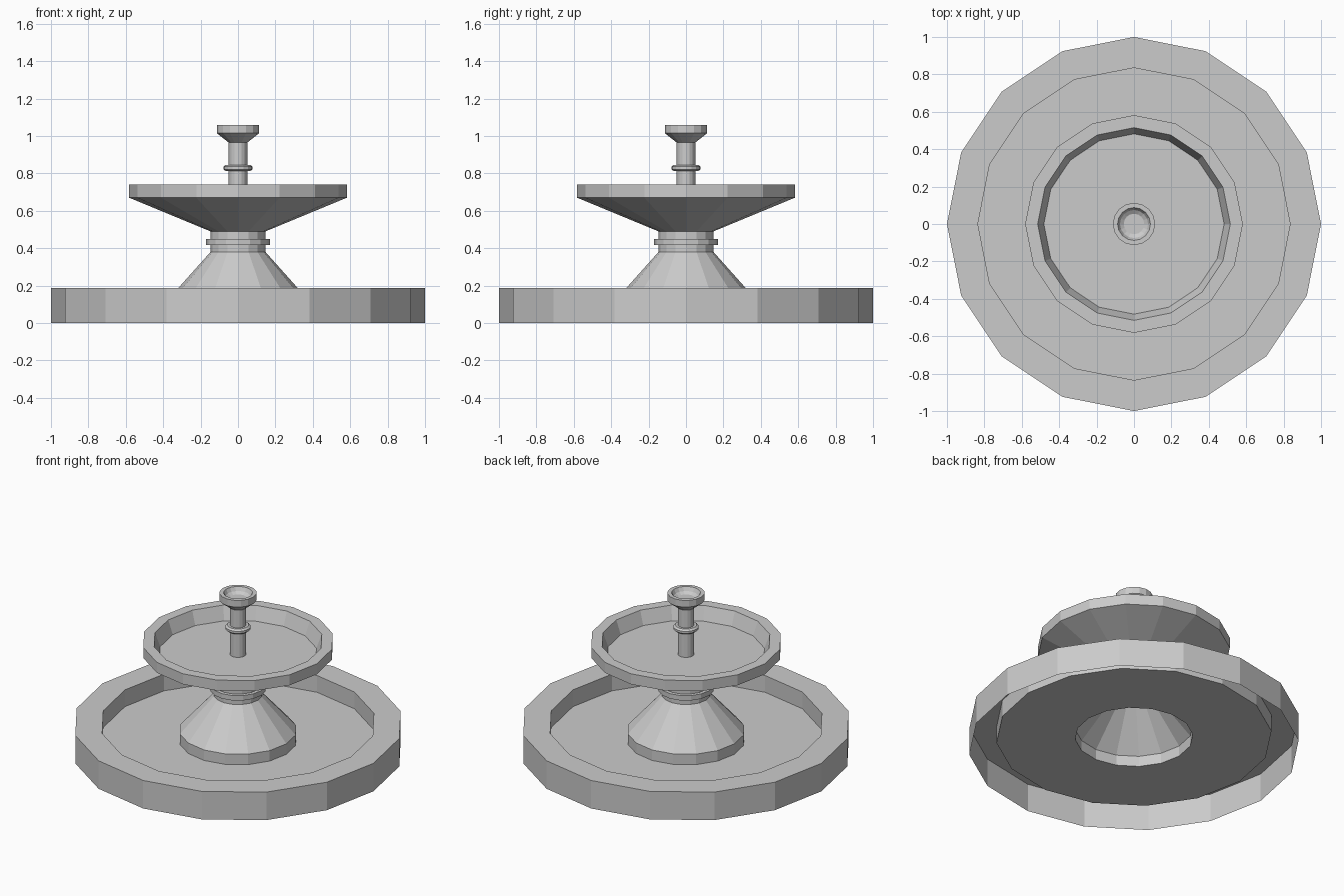
import bpy, bmesh
from math import cos, sin, pi

if "Cube" in bpy.data.objects:
    bpy.data.objects.remove(bpy.data.objects["Cube"])

SIDES = 16


def lathe(name, profile, cap_end=False):
    """Revolve (radius, z) points around z as a flat-faced shell."""
    bm = bmesh.new()
    rings = []
    for r, z in profile:
        rings.append([bm.verts.new((r * cos(2 * pi * i / SIDES),
                                    r * sin(2 * pi * i / SIDES), z))
                      for i in range(SIDES)])
    for a, b in zip(rings, rings[1:]):
        for i in range(SIDES):
            j = (i + 1) % SIDES
            bm.faces.new((a[i], a[j], b[j], b[i]))
    if cap_end:
        bm.faces.new(rings[-1])
    mesh = bpy.data.meshes.new(name)
    bm.to_mesh(mesh)
    bm.free()
    obj = bpy.data.objects.new(name, mesh)
    bpy.context.collection.objects.link(obj)
    return obj


# Ground basin: outer wall, rim, inner wall and floor (open underneath)
lathe("lower_basin", [(1, 0), (1, .187), (.835, .187), (.835, .075), (.357, .075)])

# Hollow flared pedestal with a collared neck
lathe("pedestal", [(.357, .075), (.357, .145), (.147, .38), (.147, .417),
                   (.17, .417), (.17, .45), (.147, .45), (.147, .49)])

# Upper bowl: flared underside, rim, sloped inner wall and floor
lathe("upper_bowl", [(.147, .49), (.582, .67), (.582, .74), (.515, .74),
                     (.482, .65), (.05, .65)])

# Slim column with a rounded collar
lathe("column", [(.05, .65), (.05, .812), (.065, .812), (.077, .822),
                 (.077, .836), (.065, .846), (.05, .846), (.05, .965)])

# Top cup with a dished inside
lathe("top_cup", [(.05, .965), (.113, 1.015), (.113, 1.06), (.088, 1.06),
                  (.075, 1.035), (.055, 1.022)], cap_end=True)
